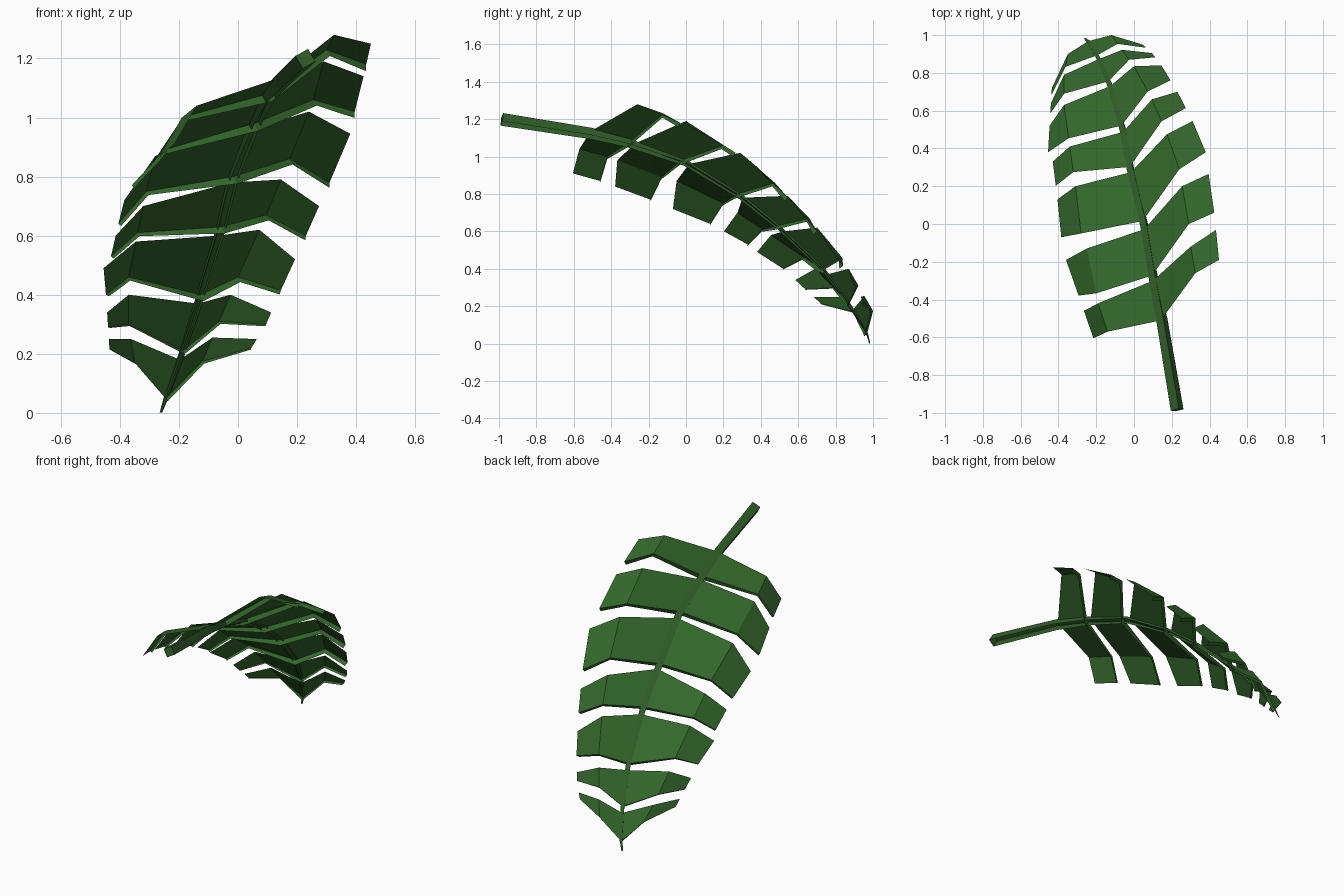
import bpy, bmesh
from mathutils import Vector

if "Cube" in bpy.data.objects:
    bpy.data.objects.remove(bpy.data.objects["Cube"])

def material(name, color):
    m = bpy.data.materials.new(name)
    m.diffuse_color = (*color, 1)
    m.use_nodes = True
    m.node_tree.nodes["Principled BSDF"].inputs["Base Color"].default_value = m.diffuse_color
    return m

leaf_green = material("leaf_green", (0.033, 0.135, 0.024))
rib_green = material("rib_green", (0.03, 0.105, 0.022))

def make_object(name, verts, faces, mat):
    bm = bmesh.new()
    vs = [bm.verts.new(v) for v in verts]
    for f in faces:
        bm.faces.new([vs[i] for i in f])
    mesh = bpy.data.meshes.new(name)
    bm.to_mesh(mesh)
    bm.free()
    mesh.materials.append(mat)
    ob = bpy.data.objects.new(name, mesh)
    bpy.context.collection.objects.link(ob)
    return ob

def at_height(curve, z):
    """Point on a descending polyline at height z."""
    for a, b in zip(curve, curve[1:]):
        if z >= b[2] or b is curve[-1]:
            t = (z - a[2]) / (b[2] - a[2])
            return Vector(a).lerp(Vector(b), t)

# Guide curves along the frond: midrib, fold lines and outer edges
rib = [(.142, -.51, 1.135), (.10, -.30, 1.08), (.05, 0, .97), (-.02, .29, .79),
       (-.06, .50, .62), (-.13, .74, .39), (-.19, .88, .20), (-.24, .965, .06), (-.26, .98, 0)]
fold_l = [(-.14, -.57, 1.04), (-.19, -.42, 1.0), (-.25, -.13, .89), (-.28, -.05, .87),
          (-.31, .20, .75), (-.34, .41, .61), (-.37, .63, .46), (-.37, .79, .30), (-.35, .90, .17)]
edge_l = [(-.215, -.605, .91), (-.265, -.46, .87), (-.36, -.19, .77), (-.385, -.07, .72),
          (-.405, .13, .64), (-.43, .33, .53), (-.455, .38, .49), (-.447, .52, .40), (-.435, .72, .215)]
fold_r = [(.325, -.26, 1.28), (.30, -.12, 1.23), (.29, 0, 1.19), (.255, .20, 1.06),
          (.24, .29, 1.02), (.175, .475, .86), (.095, .66, .67), (0, .835, .46), (-.12, 1.0, .175)]
edge_r = [(.45, -.19, 1.25), (.425, .06, 1.14), (.395, .265, 1.02), (.38, .38, .945), (.31, .545, .78),
          (.23, .70, .60), (.145, .84, .415), (.095, .905, .30), (.045, .95, .22)]
guides = [edge_l, fold_l, rib, fold_r, edge_r]

# Height where each leaflet starts and ends on each guide curve
spans = [
    [(.91, .87), (.84, .77), (.72, .64), (.60, .53), (.49, .40), (.34, .29), (.25, .215)],
    [(1.04, 1.0), (.98, .89), (.87, .75), (.70, .61), (.58, .46), (.40, .30), (.25, .17)],
    [(1.135, 1.08), (1.07, .98), (.96, .80), (.78, .63), (.60, .40), (.37, .21), (.18, .05)],
    [(1.28, 1.23), (1.19, 1.06), (1.02, .86), (.79, .67), (.62, .46), (.40, .31), (.255, .175)],
    [(1.25, 1.18), (1.14, 1.02), (.945, .78), (.70, .60), (.52, .415), (.34, .30), (.25, .22)],
]

# Leaflet pairs: folded sheets with a turned-down lip along the far edge
lip = [.012, .015, .03, .025, .025]
for i in range(7):
    start, end = [[at_height(g, s[i][k]) for g, s in zip(guides, spans)] for k in (0, 1)]
    low = []
    for j, p in enumerate(end):
        across = end[min(j + 1, 4)] - end[max(j - 1, 0)]
        normal = across.cross(p - start[j]).normalized()
        low.append(p - normal * lip[j] * (1 if i < 5 else .6))
    faces = [(r + j, r + j + 1, r + j + 6, r + j + 5) for r in (0, 5) for j in range(4)]
    make_object(f"leaflet_pair_{i + 1}", start + end + low, faces, leaf_green)

# Stem and midrib: tapered channel, open underneath, rolled with the leaf
path = [Vector((.218, -.983, 1.217))] + [Vector(p) for p in rib]
half = [.025, .022, .02, .019, .018, .016, .013, .01, .008, .004]
depth = [.05, .045, .03, .018, .014, .012, .01, .008, .006, .003]
verts, n = [], len(path)
for k, p in enumerate(path):
    t = (path[min(k + 1, n - 1)] - path[max(k - 1, 0)]).normalized()
    j = min(max(k - 1, 0), len(fold_l) - 1)
    up = (Vector(fold_r[j]) - Vector(fold_l[j])).cross(t).normalized()
    side = t.cross(up).normalized() * half[k]
    top = p + up * (.01 if k == 1 else .004)
    for q in (top - side - up * depth[k], top - side, top + side, top + side - up * depth[k]):
        q.z = max(q.z, 0)
        verts.append(q)
faces = [(4 * k + j, 4 * k + j + 1, 4 * k + j + 5, 4 * k + j + 4)
         for k in range(n - 1) for j in range(3)]
faces.append((3, 2, 1, 0))
stem = make_object("stem_and_midrib", verts, faces, rib_green)
bm = bmesh.new()
bm.from_mesh(stem.data)
bmesh.ops.recalc_face_normals(bm, faces=bm.faces)
bm.to_mesh(stem.data)
bm.free()
